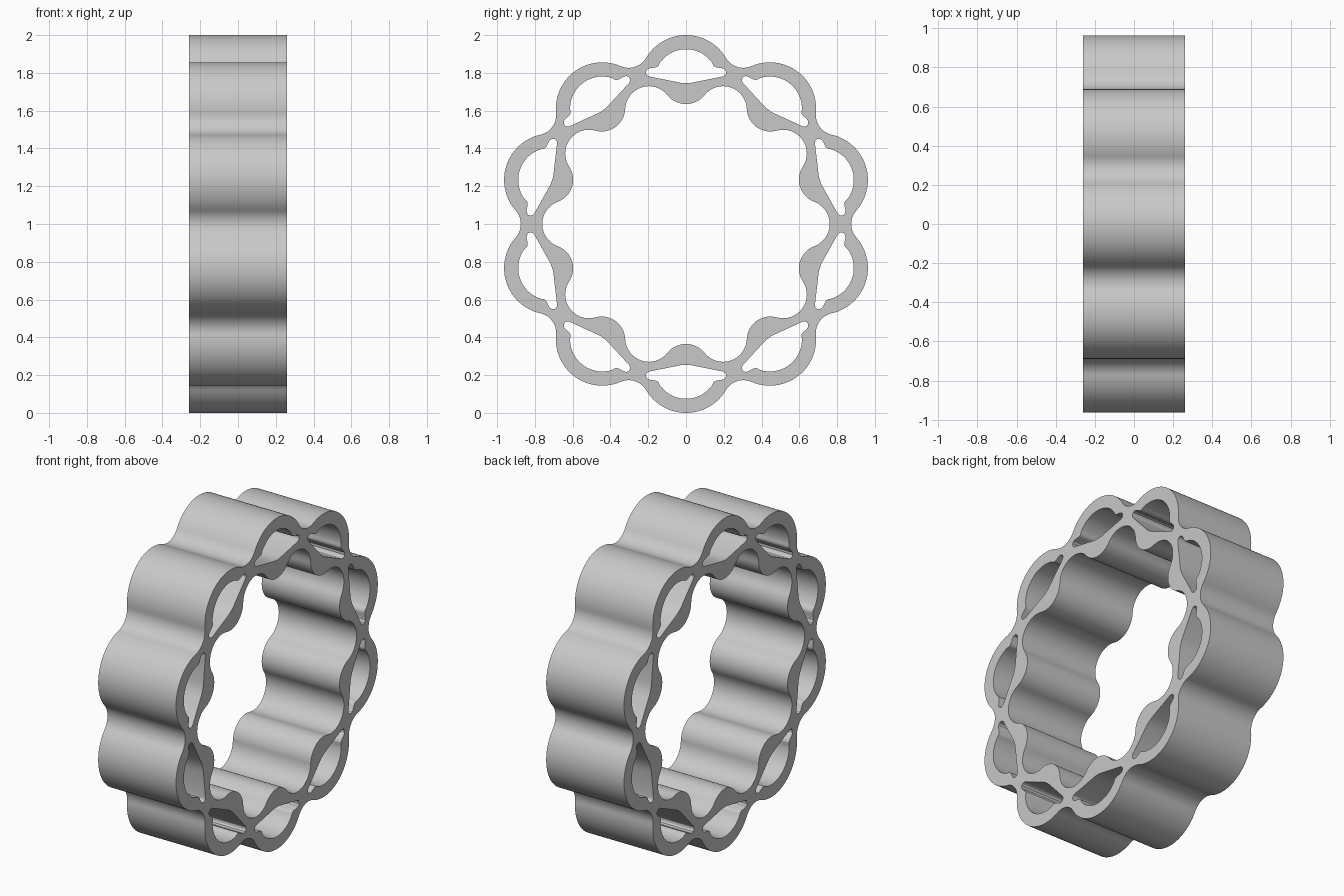
import bpy, bmesh
from math import sin, cos, pi, radians, hypot, atan2
from mathutils import Matrix

cube = bpy.data.objects.get("Cube")
if cube:
    bpy.data.objects.remove(cube, do_unlink=True)

LOBES = 10
HALF_WIDTH = 0.26
HALF = pi / LOBES            # angle from a lobe's middle to its valley


def arc(cx, cy, r, a0, a1, n):
    """Points on a circular arc, both ends included."""
    return [(cx + r * cos(a0 + (a1 - a0) * i / n),
             cy + r * sin(a0 + (a1 - a0) * i / n)) for i in range(n + 1)]


def mirrored(half):
    """Complete a half lobe, given from its middle to its +x end."""
    return [(-x, y) for x, y in reversed(half[1:])] + half


def turned(points, a):
    return [(x * cos(a) + y * sin(a), y * cos(a) - x * sin(a)) for x, y in points]


def wave(centre, radius, valley, fillet, outward):
    """Half of a scalloped wave: lobe arc, then the tangent valley arc."""
    vx, vy = valley * sin(HALF), valley * cos(HALF)
    a = atan2(vy - centre, vx)
    lobe = arc(0, centre, radius, outward * pi / 2, a, 14)
    start = a + pi * outward
    end = -pi / 2 - HALF if outward > 0 else pi / 2 - HALF
    # take the short way round the valley
    while end - start > pi:
        end -= 2 * pi
    while end - start < -pi:
        end += 2 * pi
    f = hypot(vx, vy - centre) - radius
    return lobe + arc(vx, vy, f, start, end, 8)[1:]


def closed_ring(half):
    lobe = mirrored(half)
    return [p for i in range(LOBES) for p in turned(lobe[:-1], 2 * HALF * i)]


# Outer and inner scalloped outlines
loops = [closed_ring(wave(0.755, 0.245, 0.982, 0.107, 1)),
         closed_ring(wave(0.760, 0.125, 0.635, 0.125, -1))]

# One window per lobe: round crown, narrow tails, shallow V sill
window_half = arc(0, 0.755, 0.17, pi / 2, radians(35), 12) + [
    (0.144, 0.840), (0.152, 0.832), (0.165, 0.828), (0.190, 0.825),
    (0.204, 0.820), (0.212, 0.809), (0.212, 0.797), (0.206, 0.787),
    (0.195, 0.781), (0.040, 0.750), (0.018, 0.746), (0.0, 0.745)]
window = mirrored(window_half)[1:-1]
loops += [turned(window, 2 * HALF * i) for i in range(LOBES)]

# Filled, extruded flat curve
curve = bpy.data.curves.new("scalloped_ring", "CURVE")
curve.dimensions = "2D"
curve.fill_mode = "BOTH"
curve.extrude = HALF_WIDTH
for pts in loops:
    spline = curve.splines.new("POLY")
    spline.points.add(len(pts) - 1)
    for p, (x, y) in zip(spline.points, pts):
        p.co = (x, y, 0, 1)
    spline.use_cyclic_u = True
ring = bpy.data.objects.new("scalloped_ring", curve)
bpy.context.collection.objects.link(ring)
bpy.ops.object.select_all(action="DESELECT")
ring.select_set(True)
bpy.context.view_layer.objects.active = ring
bpy.ops.object.convert(target="MESH")
ring = bpy.context.object

# Weld, stand the ring upright with its axis along x, fix normals
bm = bmesh.new()
bm.from_mesh(ring.data)
bmesh.ops.remove_doubles(bm, verts=bm.verts, dist=0.0005)
upright = Matrix(((0, 0, 1, 0), (1, 0, 0, 0), (0, 1, 0, 1), (0, 0, 0, 1)))
bmesh.ops.transform(bm, matrix=upright, verts=bm.verts)
bmesh.ops.recalc_face_normals(bm, faces=bm.faces)
bm.to_mesh(ring.data)
bm.free()

# Single grey finish
grey = bpy.data.materials.new("plain_grey")
grey.use_nodes = True
colour = (0.58, 0.58, 0.58, 1)
grey.diffuse_color = colour
grey.node_tree.nodes["Principled BSDF"].inputs["Base Color"].default_value = colour
ring.data.materials.clear()
ring.data.materials.append(grey)
bpy.ops.object.shade_smooth_by_angle(angle=radians(30))
